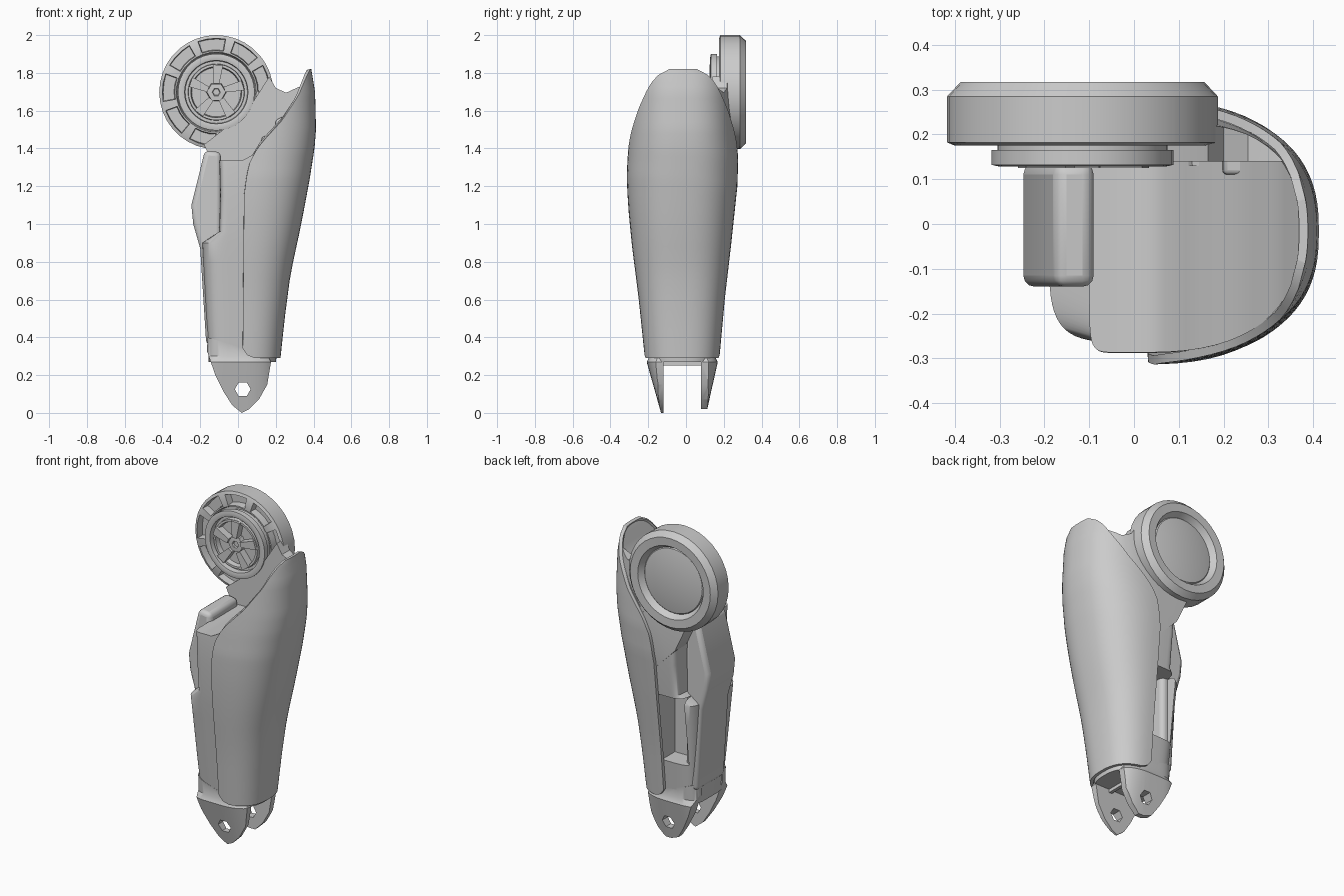
import bpy, bmesh, math
from mathutils import Vector

if "Cube" in bpy.data.objects:
    bpy.data.objects.remove(bpy.data.objects["Cube"])

grey = bpy.data.materials.new("mid_grey")
grey.diffuse_color = (0.6, 0.6, 0.6, 1)
grey.use_nodes = True
grey.node_tree.nodes["Principled BSDF"].inputs["Base Color"].default_value = grey.diffuse_color


def activate(ob):
    bpy.ops.object.select_all(action='DESELECT')
    ob.select_set(True)
    bpy.context.view_layer.objects.active = ob


def smooth(ob, angle=35):
    activate(ob)
    bpy.ops.object.shade_smooth_by_angle(angle=math.radians(angle))


def finish(name, bm, recalc=True):
    if recalc:
        bmesh.ops.recalc_face_normals(bm, faces=bm.faces)
    me = bpy.data.meshes.new(name)
    bm.to_mesh(me)
    bm.free()
    ob = bpy.data.objects.new(name, me)
    bpy.context.collection.objects.link(ob)
    me.materials.append(grey)
    smooth(ob)
    return ob


def apply_mod(ob, kind, **props):
    activate(ob)
    m = ob.modifiers.new("mod", kind)
    for k, v in props.items():
        setattr(m, k, v)
    bpy.ops.object.modifier_apply(modifier=m.name)


def cut(ob, cutter, operation='DIFFERENCE'):
    apply_mod(ob, 'BOOLEAN', object=cutter, operation=operation, solver='EXACT')
    bpy.data.objects.remove(cutter)
    smooth(ob)


def lerp(table, z):
    for (z0, a), (z1, b) in zip(table, table[1:]):
        if z <= z1:
            return a + (b - a) * max(0, (z - z0) / (z1 - z0))
    return table[-1][1]


def skin(bm, rows, wrap):
    rows = [[bm.verts.new(p) for p in r] for r in rows]
    n = len(rows[0])
    for a, b in zip(rows, rows[1:]):
        for i in range(n if wrap else n - 1):
            j = (i + 1) % n
            bm.faces.new((a[i], a[j], b[j], b[i]))
    return rows


def plate(name, outline, front, back, bevel=0.0):
    """Extrude an x,z outline from y = front to y = back."""
    bm = bmesh.new()
    for r in skin(bm, [[(x, y, z) for x, z in outline] for y in (front, back)], True):
        bm.faces.new(r)
    ob = finish(name, bm)
    if bevel:
        apply_mod(ob, 'BEVEL', width=bevel, segments=3, limit_method='ANGLE')
    return ob


def lathe(name, profile, centre, n=36, edit=None):
    """Spin an (r, y) profile about a y axis through centre (x, z)."""
    bm = bmesh.new()
    skin(bm, [[(centre[0] + r * math.cos(i * math.tau / n), y,
                centre[1] + r * math.sin(i * math.tau / n)) for i in range(n)]
              for r, y in profile], True)
    bmesh.ops.remove_doubles(bm, verts=bm.verts, dist=1e-5)
    bmesh.ops.recalc_face_normals(bm, faces=bm.faces)
    if edit:
        edit(bm)
    return finish(name, bm)


def box(name, lo, hi):
    return plate(name, [(lo[0], lo[2]), (hi[0], lo[2]), (hi[0], hi[2]), (lo[0], hi[2])], lo[1], hi[1])


# Shared leg profile by height: outer x, front y, back y, shell edge x
OUT = [(.29, .225), (.5, .247), (.735, .278), (1.0, .335), (1.24, .38), (1.4, .405),
       (1.5, .413), (1.7, .408), (1.82, .388)]
FRONT = [(0, -.132), (.29, -.218), (.6, -.25), (.9, -.288), (1.1, -.307), (1.25, -.314),
         (1.4, -.308), (1.82, -.28)]
BACK = [(0, .108), (.29, .177), (.6, .205), (.9, .24), (1.2, .272), (1.35, .277), (1.82, .25)]
EDGE = [(.29, .09), (.305, .05), (.34, .025), (1.15, .032), (1.25, .045), (1.32, .06), (1.38, .09),
        (1.43, .125), (1.55, .235), (1.68, .32), (1.78, .362), (1.82, .382)]
EDGE_HEIGHT = [(x, z) for z, x in EDGE[3:]]
CX = 0.02


def power(v, p):
    return math.copysign(abs(v) ** p, v)


def section(z, t, inset=0.0, left=None, p_left=0.3):
    c, s = math.cos(t), math.sin(t)
    x1, y0, y1 = (lerp(tab, z) for tab in (OUT, FRONT, BACK))
    yc, w = (y0 + y1) / 2, (y1 - y0) / 2 - inset
    if c >= 0:
        return Vector((CX + (x1 - inset - CX) * c ** .8, yc + w * power(s, .8), z))
    return Vector((CX - (CX - left) * abs(c) ** p_left, yc + w * power(s, p_left), z))


def loft(name, rings, top=None):
    """Closed body from (z, inset, left x, left power) rings; top(x) lifts the last ring."""
    bm, n = bmesh.new(), 64
    rows = [[section(z, math.tau * i / n, ins, left, p) for i in range(n)] for z, ins, left, p in rings]
    if top:
        for v in rows[-1]:
            v.z = top(v.x)
    rows = skin(bm, rows, True)
    for r in (rows[0], rows[-1]):
        for i in range(n // 2):
            bm.faces.new(dict.fromkeys((r[i], r[i + 1], r[n - i - 1], r[-i])))
    return finish(name, bm)


# Outer shell, clipped by its swept edge
bm = bmesh.new()
rows = []
heights = [.29, .296, .305, .32, .34] + [.34 + .09 * i for i in range(1, 10)] + \
          [1.2 + .62 * i / 20 for i in range(21)]
for z in heights:
    ratio = (lerp(EDGE, z) - CX) / (lerp(OUT, z) - CX)
    lim = math.acos(min(1, ratio) ** 1.25)
    rows.append([section(z, lim * (i / 16 - 1)) for i in range(33)])
skin(bm, rows, False)
shell = finish("outer_shell", bm, recalc=False)
apply_mod(shell, 'SOLIDIFY', thickness=0.02, offset=-1)
smooth(shell)

# Inner core: stepped left side, top swept up parallel to the shell edge
core = loft("inner_core", [(.27, .024, -.155, .45), (.5, .024, -.17, .45), (.8, .024, -.185, .45),
                           (.9, .024, -.19, .45), (.96, .024, -.1, .25), (1.15, .024, -.095, .2),
                           (1.3, .024, -.098, .2), (1.33, .024, -.1, .2)],
            lambda x: max(1.335, lerp(EDGE_HEIGHT, x) + .015))
cut(core, box("pocket_cutter", (-.13, .05, .52), (.04, .4, .94)))

# Calf strut on the left side
plate("calf_strut", [(-.09, 1.38), (-.175, 1.39), (-.247, 1.1), (-.237, 1.0), (-.2, .87),
                     (-.168, .36), (-.09, .36)], -.14, .135, .025)

# Fork tabs at the foot, tapering to the pin, each with a hexagonal hole
TAB = [(-.16, .40), (-.165, .33), (-.12, .2), (-.075, .11), (-.03, .04), (.02, .0), (.06, .02),
       (.11, .07), (.155, .15), (.175, .27), (.16, .30)]
for name, front, back, lift in (("front_fork_tab", -.4, -.12, 0), ("back_fork_tab", .08, .4, .02)):
    tab = plate(name, [(x, max(z, lift)) for x, z in TAB], front, back)
    cut(tab, loft("taper", [(-.001, .0, -.18, .25), (.27, .004, -.18, .35), (.3, .026, -.17, .4),
                            (.5, .026, -.17, .45)]), 'INTERSECT')
    cut(tab, lathe("pin_cutter", [(0, -.4), (.042, -.4), (.042, .4), (0, .4)], (.025, .125), 6))

# Cross ribs between the tabs under the shell
for i, x in enumerate((-.08, .06)):
    box(f"fork_rib_{i + 1}", (x, -.14, .25), (x + .02, .12, .3))

# Knee disc: pocketed front face, dished back
HUB = (-.115, 1.698)


def pockets(bm):
    sel = []
    for f in bm.faces:
        c = f.calc_center_median()
        x, z = c.x - HUB[0], c.z - HUB[1]
        r, k = math.hypot(x, z), int(math.degrees(math.atan2(z, x)) % 360 // 10)
        if c.y < .176 and .23 < r < .28 and k % 4 < 3:
            sel.append(f)
    bmesh.ops.inset_region(bm, faces=sel, thickness=.004, depth=-.045)


lathe("knee_disc", [(0, .2), (.205, .2), (.212, .175), (.22, .175), (.285, .175), (.302, .182),
                    (.302, .285), (.272, .317), (.222, .315), (.2, .28), (.195, .285),
                    (.12, .298), (0, .302)], HUB, edit=pockets)

# Raised bearing ring and its inner details
lathe("bearing_ring", [(0, .205), (.19, .205), (.19, .165), (.203, .165), (.203, .132), (.185, .128),
                       (.168, .132), (.165, .165), (.15, .165), (.148, .14), (.135, .14),
                       (.13, .17), (0, .17)], HUB)
lathe("hub_boss", [(0, .18), (.055, .18), (.05, .14), (.022, .138), (.018, .15), (0, .15)], HUB, 6)
for k in range(5):
    a = math.tau * k / 5 + .3
    u, v = Vector((math.cos(a), math.sin(a))), Vector((-math.sin(a), math.cos(a)))
    pts = [Vector(HUB) + u * r + v * s for r, s in ((.045, -.015), (.145, -.035), (.145, .02), (.045, .015))]
    plate(f"hub_fin_{k + 1}", [tuple(p) for p in pts], .125, .175)

# Neck joining the disc to the leg, trimmed to stay inside the shell
neck = plate("knee_neck", [(-.18, 1.42), (-.1, 1.25), (.05, 1.1), (.25, 1.15), (.36, 1.4), (.38, 1.6),
                           (.365, 1.74), (.32, 1.725), (.255, 1.695), (.2, 1.72), (.165, 1.78),
                           (.05, 1.6)], .14, .4)
cut(neck, loft("neck_trim", [(z, .021, -.4, .15) for z in (1.0, 1.2, 1.4, 1.5, 1.7, 1.82)]), 'INTERSECT')

# Small bolt lugs on the neck
lathe("neck_bolt", [(0, .2), (.035, .2), (.028, .13), (0, .13)], (.15, 1.44), 8)
plate("neck_lug", [(.19, 1.46), (.27, 1.5), (.26, 1.58), (.2, 1.55)], .11, .18, .01)
